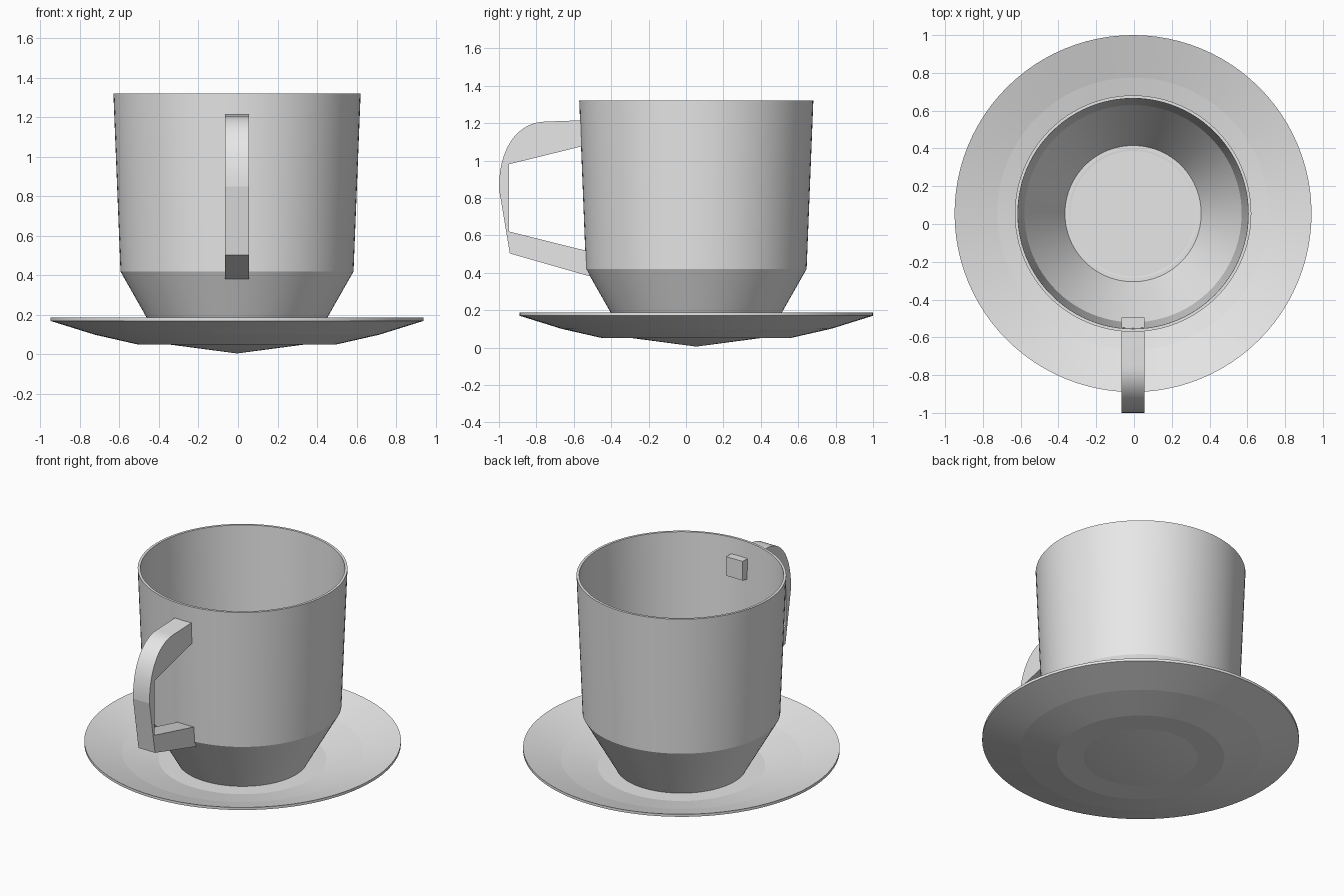
import bpy, bmesh, math

if "Cube" in bpy.data.objects:
    bpy.data.objects.remove(bpy.data.objects["Cube"])

CX, CY = -0.005, 0.055      # shared axis of cup and saucer
SEGMENTS = 96

grey = bpy.data.materials.new("light_grey")
grey.diffuse_color = (0.8, 0.8, 0.8, 1)
grey.use_nodes = True
grey.node_tree.nodes["Principled BSDF"].inputs["Base Color"].default_value = grey.diffuse_color


def finish(bm, name, angle):
    bmesh.ops.remove_doubles(bm, verts=bm.verts, dist=1e-5)
    bmesh.ops.recalc_face_normals(bm, faces=bm.faces)
    mesh = bpy.data.meshes.new(name)
    bm.to_mesh(mesh)
    bm.free()
    mesh.materials.append(grey)
    obj = bpy.data.objects.new(name, mesh)
    bpy.context.collection.objects.link(obj)
    bpy.context.view_layer.objects.active = obj
    obj.select_set(True)
    bpy.ops.object.shade_smooth_by_angle(angle=math.radians(angle))
    obj.select_set(False)
    return obj


def lathe(name, profile):
    """Spin a closed (radius, height) profile that starts and ends on the axis."""
    bm = bmesh.new()
    verts = [bm.verts.new((CX + r, CY, z)) for r, z in profile]
    edges = [bm.edges.new(pair) for pair in zip(verts, verts[1:])]
    bmesh.ops.spin(bm, geom=verts + edges, cent=(CX, CY, 0), axis=(0, 0, 1),
                   angle=2 * math.pi, steps=SEGMENTS, use_merge=True)
    return finish(bm, name, 4.2)


# Saucer: thin dish with stepped slopes and a shallow cone underneath
lathe("saucer", [(0, 0.005), (0.34, 0.05), (0.5, 0.05), (0.72, 0.1), (0.945, 0.17),
                 (0.945, 0.187), (0.72, 0.117), (0.5, 0.067), (0.34, 0.067), (0, 0.022)])

# Cup: tapered foot, nearly straight wall, thin rim and flat inner floor
lathe("cup", [(0, 0.05), (0.38, 0.05), (0.59, 0.42), (0.626, 1.322),
              (0.61, 1.322), (0.575, 0.425), (0.36, 0.066), (0, 0.066)])

# Handle: side outline with a curved upper corner, extruded across x
p0, p1, p2, p3 = (-0.75, 1.208), (-0.9, 1.205), (-1.0, 1.07), (-1.0, 0.85)
outline = [(-0.495, 1.217)]
for i in range(21):
    t = i / 20
    outline.append(tuple((1 - t) ** 3 * a + 3 * t * (1 - t) ** 2 * b
                         + 3 * t * t * (1 - t) * c + t ** 3 * d
                         for a, b, c, d in zip(p0, p1, p2, p3)))
outline += [(-0.942, 0.503), (-0.515, 0.381), (-0.515, 0.513),
            (-0.946, 0.62), (-0.946, 0.98), (-0.495, 1.091)]

bm = bmesh.new()
face = bm.faces.new([bm.verts.new((CX - 0.06, y, z)) for y, z in outline])
side = bmesh.ops.extrude_face_region(bm, geom=[face])
moved = [v for v in side["geom"] if isinstance(v, bmesh.types.BMVert)]
bmesh.ops.translate(bm, verts=moved, vec=(0.12, 0, 0))
finish(bm, "handle", 8)
